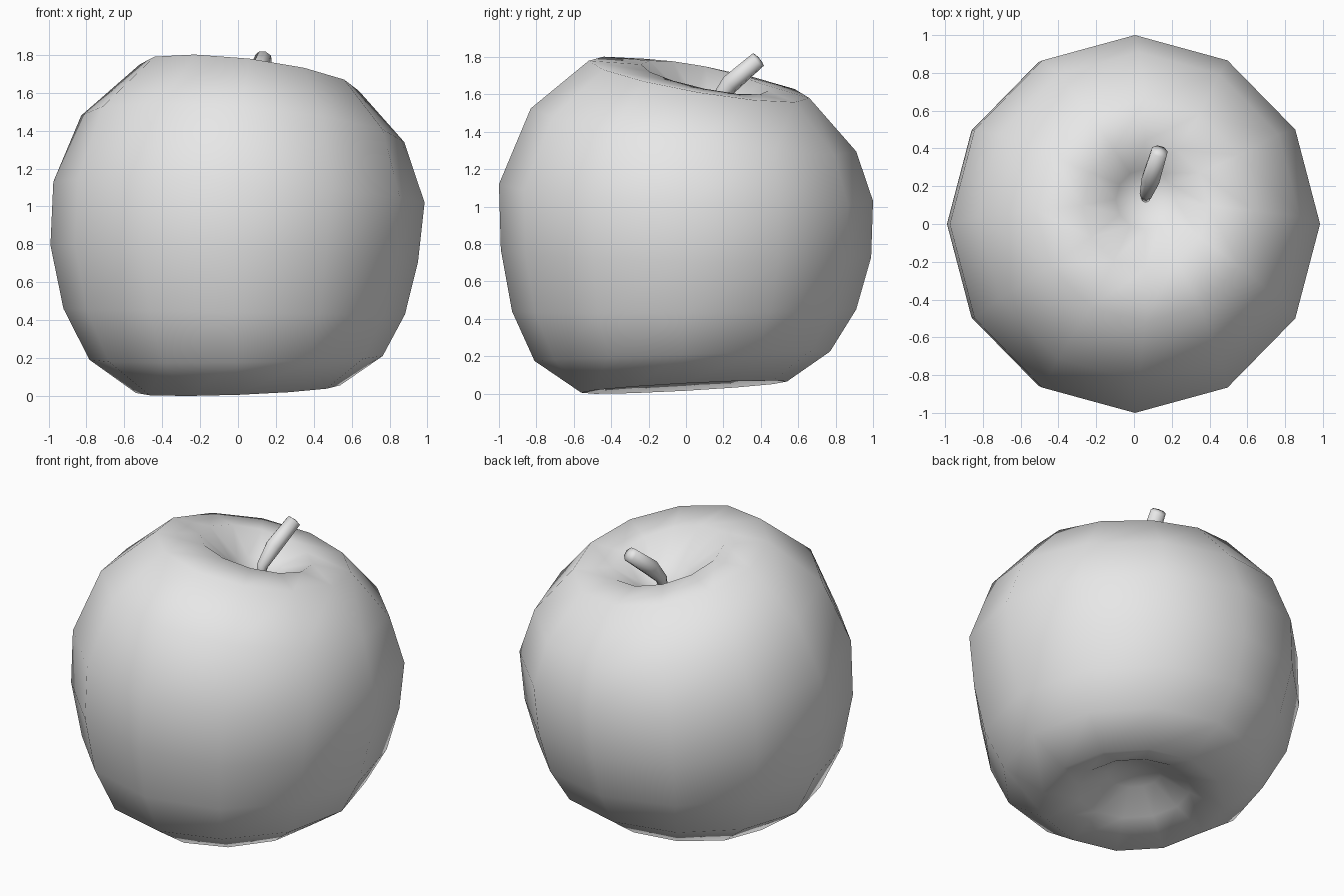
import bpy
import bmesh
import math
from mathutils import Vector

cube = bpy.data.objects.get("Cube")
if cube:
    bpy.data.objects.remove(cube, do_unlink=True)

grey = bpy.data.materials.new("plain grey")
grey.use_nodes = True
grey.diffuse_color = (0.8, 0.8, 0.8, 1)
grey.node_tree.nodes["Principled BSDF"].inputs["Base Color"].default_value = (0.8, 0.8, 0.8, 1)


def loft(name, rings, start, end):
    """Skin a stack of point rings and close both ends with a fan to a point."""
    bm = bmesh.new()
    loops = [[bm.verts.new(p) for p in ring] for ring in rings]
    count = len(loops[0])
    for low, high in zip(loops, loops[1:]):
        for i in range(count):
            j = (i + 1) % count
            bm.faces.new((low[i], low[j], high[j], high[i]))
    for loop, tip in ((loops[0], start), (loops[-1], end)):
        point = bm.verts.new(tip)
        for i in range(count):
            bm.faces.new((loop[i], loop[(i + 1) % count], point))
    bmesh.ops.recalc_face_normals(bm, faces=bm.faces)
    for face in bm.faces:
        face.smooth = True
    mesh = bpy.data.meshes.new(name)
    bm.to_mesh(mesh)
    bm.free()
    mesh.materials.append(grey)
    obj = bpy.data.objects.new(name, mesh)
    bpy.context.collection.objects.link(obj)
    return obj


def tilted_ring(radius, cx, cy, z, rise_x, rise_y, sides=12):
    ring = []
    for i in range(sides):
        a = math.tau * i / sides
        c, s = math.cos(a), math.sin(a)
        ring.append((cx + 0.98 * radius * c, cy + radius * s, z + rise_x * c + rise_y * s))
    return ring


# Fruit: leaning rings from the bottom dimple, around the body, into the top hollow
# radius, centre x, centre y, height, rise towards +x, rise towards +y
profile = [
    (0.16, 0.00, 0.00, 0.21, 0.00, 0.00),
    (0.34, 0.00, 0.00, 0.11, 0.00, 0.01),
    (0.55, 0.00, -0.01, 0.035, 0.02, 0.03),
    (0.79, -0.01, -0.02, 0.20, 0.01, 0.025),
    (0.92, -0.02, -0.01, 0.445, -0.015, 0.005),
    (0.99, -0.02, 0.00, 0.75, -0.045, -0.02),
    (1.00, 0.005, 0.00, 1.075, -0.055, -0.045),
    (0.87, 0.025, 0.04, 1.41, -0.07, -0.115),
    (0.59, 0.06, 0.07, 1.68, -0.07, -0.10),
    (0.34, 0.06, 0.10, 1.69, -0.06, -0.07),
    (0.16, 0.06, 0.13, 1.56, -0.02, -0.03),
]
loft("apple_body", [tilted_ring(*row) for row in profile], (0, 0, 0.24), (0.06, 0.14, 1.46))

# Stem: thin at the root, bending back, with a blunt tip
path = [Vector(p) for p in (
    (0.06, 0.13, 1.45), (0.065, 0.16, 1.56), (0.09, 0.24, 1.66), (0.135, 0.385, 1.785))]
widths = [0.02, 0.035, 0.052, 0.046]
stem_rings = []
for i, (centre, width) in enumerate(zip(path, widths)):
    along = (path[min(i + 1, 3)] - path[max(i - 1, 0)]).normalized()
    side = along.cross(Vector((0, 1, 0))).normalized()
    up = along.cross(side)
    stem_rings.append([
        centre + width * (math.cos(a) * side + math.sin(a) * up)
        for a in (math.tau * k / 8 for k in range(8))])
loft("stem", stem_rings, path[0], path[-1] + Vector((0.003, 0.008, 0.007)))
